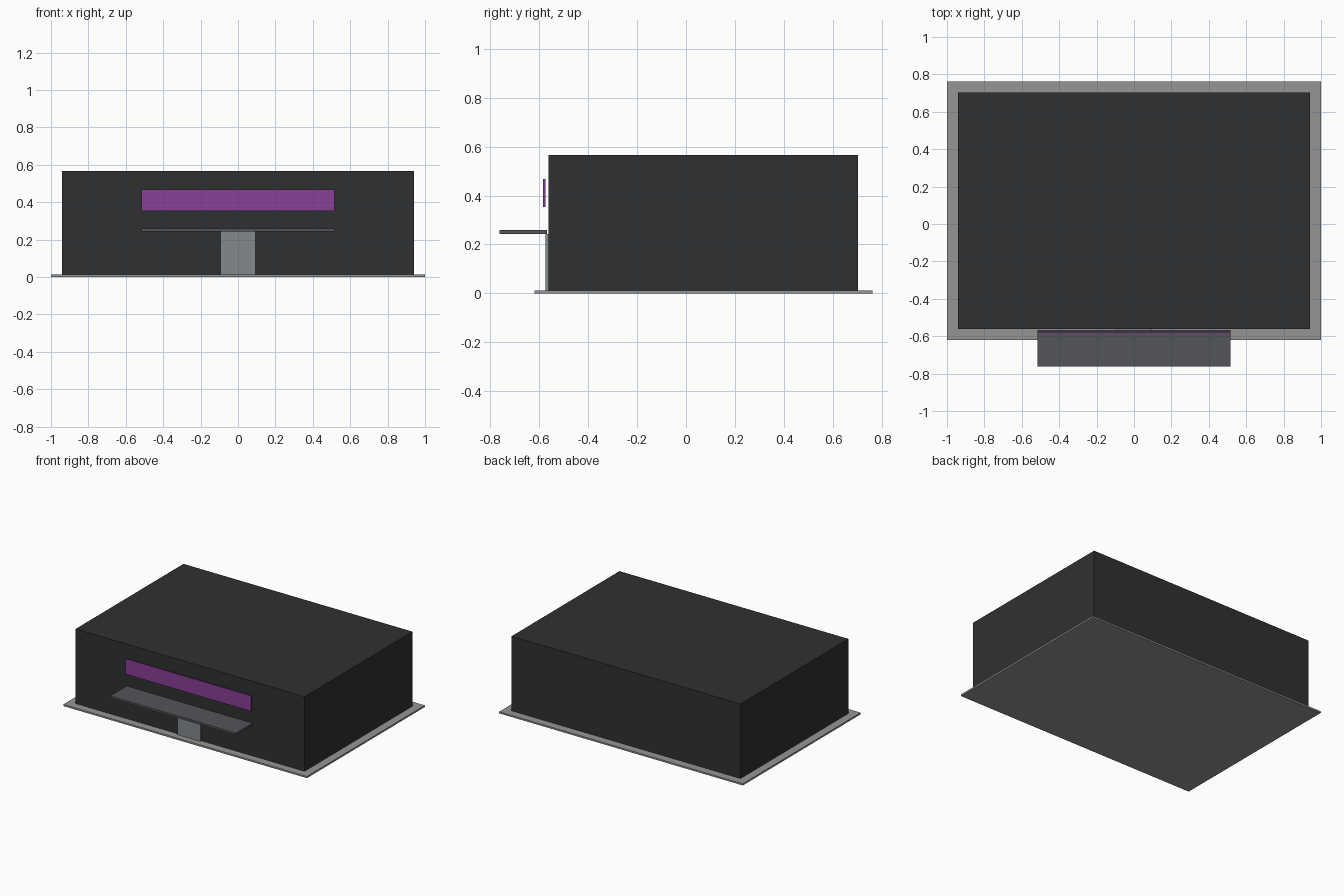
import bpy

if "Cube" in bpy.data.objects:
    bpy.data.objects.remove(bpy.data.objects["Cube"])


def material(name, rgb):
    m = bpy.data.materials.new(name)
    m.diffuse_color = (*rgb, 1.0)
    m.use_nodes = True
    m.node_tree.nodes["Principled BSDF"].inputs["Base Color"].default_value = m.diffuse_color
    return m


def box(name, x, y, z, mat):
    """Axis-aligned box from (min, max) ranges."""
    bpy.ops.mesh.primitive_cube_add(size=1, location=[(a + b) / 2 for a, b in (x, y, z)])
    ob = bpy.context.object
    ob.name = name
    ob.scale = [b - a for a, b in (x, y, z)]
    bpy.ops.object.transform_apply(location=False, rotation=False, scale=True)
    ob.data.materials.append(mat)
    return ob


pavement = material("pavement", (0.30, 0.30, 0.29))
dark_wall = material("dark_wall", (0.028, 0.030, 0.031))
slate = material("slate", (0.085, 0.09, 0.10))
glass = material("door_grey", (0.23, 0.25, 0.26))
purple = material("purple", (0.25, 0.05, 0.30))

# Ground slab and main hall
box("base_slab", (-1, 1), (-0.62, 0.762), (0, 0.0125), pavement)
box("building", (-0.94, 0.94), (-0.562, 0.703), (0.0125, 0.566), dark_wall)

# Entrance: door, canopy above it and the sign panel
box("door", (-0.094, 0.094), (-0.575, -0.562), (0.0125, 0.243), glass)
box("canopy", (-0.516, 0.516), (-0.762, -0.568), (0.243, 0.259), slate)
box("sign_panel", (-0.516, 0.516), (-0.584, -0.574), (0.353, 0.467), purple)
